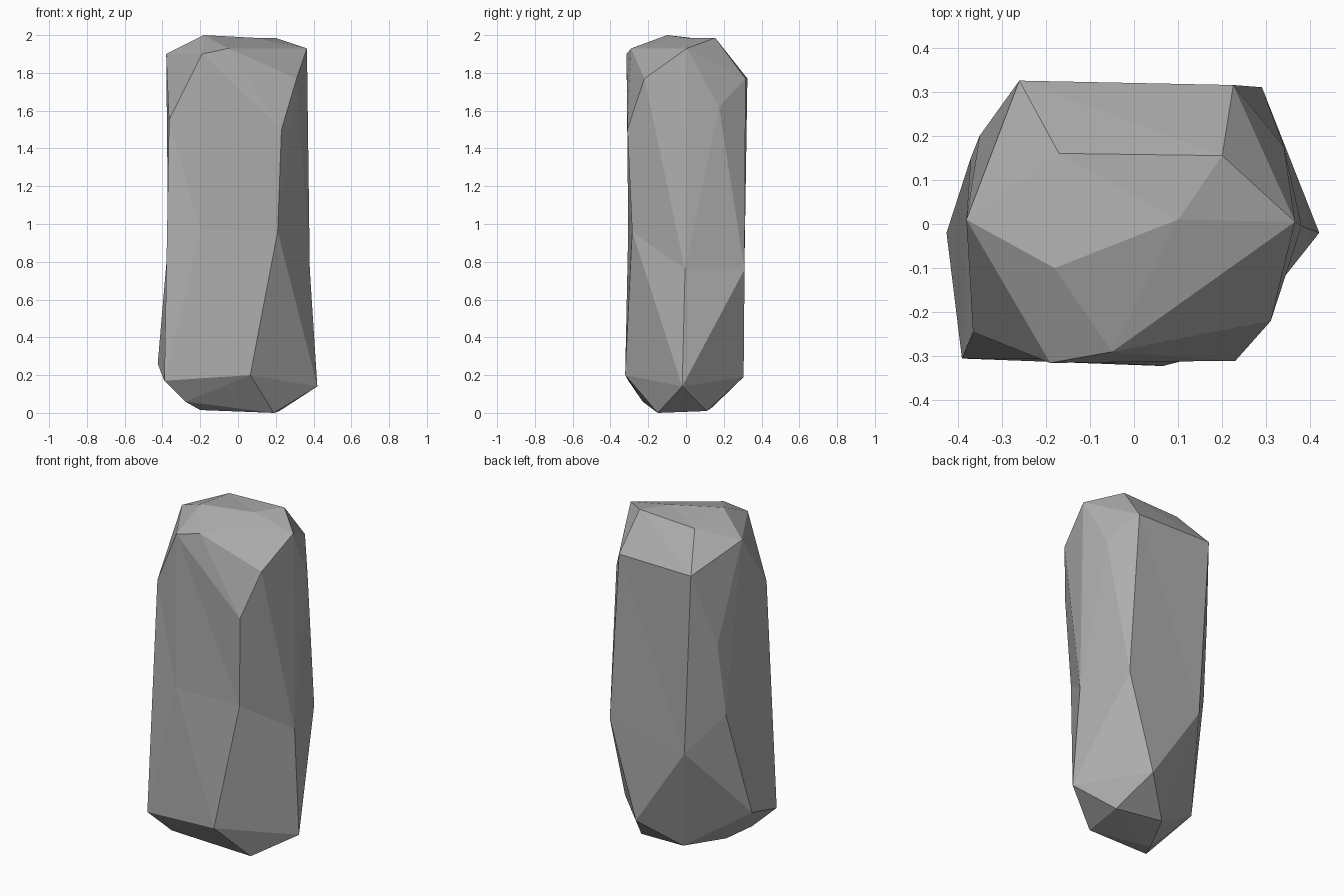
import bpy
import bmesh
from mathutils import Vector

cube = bpy.data.objects.get("Cube")
if cube:
    bpy.data.objects.remove(cube, do_unlink=True)

# Corner points of the stone, tier by tier
crown = [(-.18, -.1, 2), (.2, .155, 1.985), (-.17, .16, 1.97),
         (-.38, .01, 1.9), (.365, .005, 1.93),
         (-.05, -.29, 1.93), (-.19, -.315, 1.9)]
shoulder = [(.31, -.22, 1.77), (.225, .315, 1.77), (-.26, .325, 1.77),
            (.34, .175, 1.62), (-.365, -.245, 1.55),
            (.23, -.31, 1.5), (.4, .005, 1.45)]
foot = [(.29, .31, .76), (-.425, -.02, .26), (.065, -.322, .2),
        (-.39, -.305, .17), (.42, -.02, .14), (.12, .305, .19)]
base = [(.19, -.15, 0), (.22, .11, .01), (-.08, .14, .03),
        (-.2, -.1, .015), (-.28, -.23, .06)]
# Points that sit slightly inside the convex outline
side_dents = [(-.35, .2, 1.33), (-.37, .15, .9), (.21, -.285, .96),
              (-.2, -.306, .97), (.38, -.005, .76), (-.205, .308, .68)]
top_dents = [(.1, .01, 1.985)]


def build_stone(name, material):
    """Hull the points with dents pushed outward, then pull the dents back in."""
    bm = bmesh.new()
    for p in crown + shoulder + foot + base:
        bm.verts.new(p)
    dented = []
    for p in side_dents:
        real = Vector(p)
        out = Vector((real.x, real.y, 0)).normalized()
        dented.append((bm.verts.new(real + out * .09), real))
    for p in top_dents:
        real = Vector(p)
        dented.append((bm.verts.new(real + Vector((0, 0, .04))), real))
    bmesh.ops.convex_hull(bm, input=bm.verts[:], use_existing_faces=False)
    for vert, real in dented:
        if vert.is_valid:
            vert.co = real
    loose = [v for v in bm.verts if not v.link_faces]
    bmesh.ops.delete(bm, geom=loose, context='VERTS')
    bmesh.ops.recalc_face_normals(bm, faces=bm.faces[:])
    for face in bm.faces:
        face.smooth = False
    mesh = bpy.data.meshes.new(name)
    bm.to_mesh(mesh)
    bm.free()
    mesh.materials.append(material)
    stone = bpy.data.objects.new(name, mesh)
    bpy.context.collection.objects.link(stone)
    return stone


# Plain grey stone colour
grey = bpy.data.materials.new("stone grey")
grey.use_nodes = True
colour = (.42, .42, .42, 1)
grey.diffuse_color = colour
grey.node_tree.nodes["Principled BSDF"].inputs["Base Color"].default_value = colour

build_stone("standing_stone", grey)
